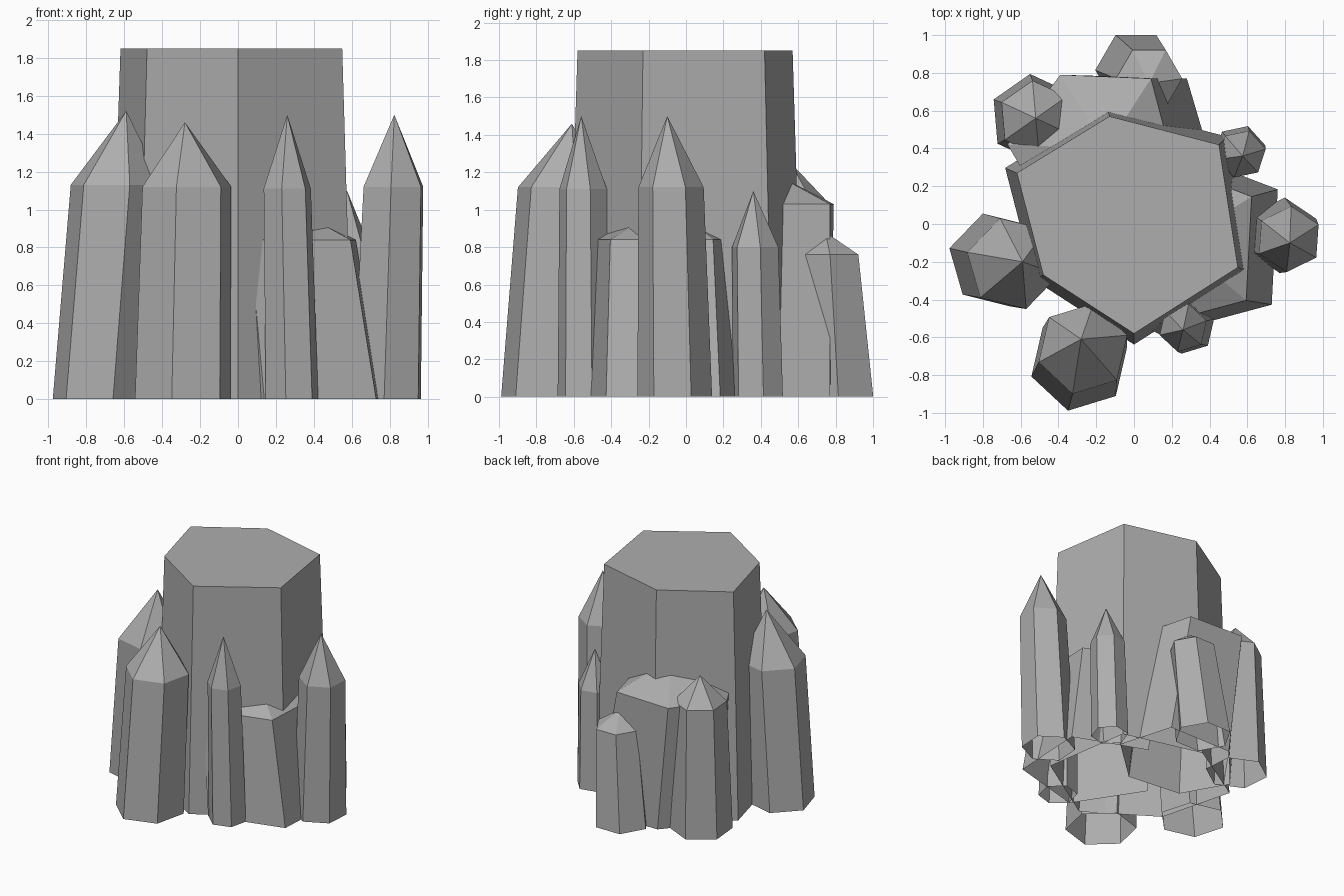
import bpy
import bmesh
from math import cos, sin, radians
from mathutils import Vector

cube = bpy.data.objects.get("Cube")
if cube:
    bpy.data.objects.remove(cube, do_unlink=True)

# One plain stone colour
stone = bpy.data.materials.new("grey_stone")
stone.use_nodes = True
grey = (0.42, 0.42, 0.42, 1)
stone.diffuse_color = grey
stone.node_tree.nodes["Principled BSDF"].inputs["Base Color"].default_value = grey


def ring(x, y, radius, phase, sides=6):
    """Regular polygon around a centre point."""
    angles = [radians(phase + 360 * i / sides) for i in range(sides)]
    return [(x + radius * cos(a), y + radius * sin(a)) for a in angles]


def crystal(name, base, top, height, tip=None):
    """Leaning prism, open underneath, ending in a flat cap or a point."""
    bm = bmesh.new()
    low = [bm.verts.new((x, y, 0)) for x, y in base]
    high = [bm.verts.new((x, y, height)) for x, y in top]
    point = bm.verts.new(tip) if tip else None
    count = len(low)
    for i in range(count):
        j = (i + 1) % count
        bm.faces.new((low[i], low[j], high[j], high[i]))
        if point:
            bm.faces.new((high[i], high[j], point))
    if not point:
        bm.faces.new(high)
    mesh = bpy.data.meshes.new(name)
    bm.to_mesh(mesh)
    bm.free()
    mesh.materials.append(stone)
    obj = bpy.data.objects.new(name, mesh)
    bpy.context.collection.objects.link(obj)
    return obj


# Broken central column with a flat top
column_top = [(-0.13, 0.57), (-0.62, 0.27), (-0.48, -0.27),
              (0.0, -0.58), (0.55, -0.23), (0.45, 0.42)]
column_base = [Vector(p) * 1.1 for p in column_top]
crystal("central_column", column_base, column_top, 1.85)

# Tall pointed crystals around the column
crystal("left_side_crystal", ring(-0.73, -0.19, 0.255, 166),
        ring(-0.64, -0.21, 0.25, 166), 1.13, (-0.59, -0.2, 1.52))
crystal("front_crystal", ring(-0.29, -0.73, 0.265, 17),
        ring(-0.27, -0.66, 0.245, 17), 1.12, (-0.28, -0.61, 1.46))
crystal("small_front_crystal", ring(0.285, -0.545, 0.145, 17),
        ring(0.26, -0.55, 0.13, 17), 1.11, (0.26, -0.56, 1.5))
crystal("right_side_crystal", ring(0.785, -0.06, 0.2, 26),
        ring(0.82, -0.08, 0.175, 26), 1.12, (0.825, -0.1, 1.5))

# Shorter crystals at the back
crystal("small_back_crystal", ring(0.56, 0.385, 0.14, 72),
        ring(0.57, 0.37, 0.13, 72), 0.8, (0.575, 0.36, 1.1))
crystal("low_back_crystal", ring(0.01, 0.815, 0.215, 0),
        ring(0.08, 0.77, 0.175, 0), 0.76, (0.08, 0.745, 0.88))
crystal("back_corner_crystal", ring(-0.53, 0.56, 0.235, 95),
        ring(-0.52, 0.56, 0.2, 95), 1.04, (-0.52, 0.56, 1.25))

# Broad blunt crystals partly sunk into the column
crystal("blunt_side_crystal", ring(0.325, -0.1, 0.52, 33, 5),
        ring(0.23, -0.11, 0.468, 33, 5), 0.84, (0.23, -0.1, 1.04))
back_top = [(0.09, 0.77), (-0.39, 0.79), (-0.67, 0.42),
            (-0.45, 0.05), (-0.1, 0.0), (0.2, 0.35)]
back_base = [(0.28, 0.77), (-0.28, 0.77), (-0.6, 0.4),
             (-0.4, 0.05), (0.05, 0.0), (0.41, 0.33)]
crystal("blunt_back_crystal", back_base, back_top, 1.03, (-0.15, 0.4, 1.23))
